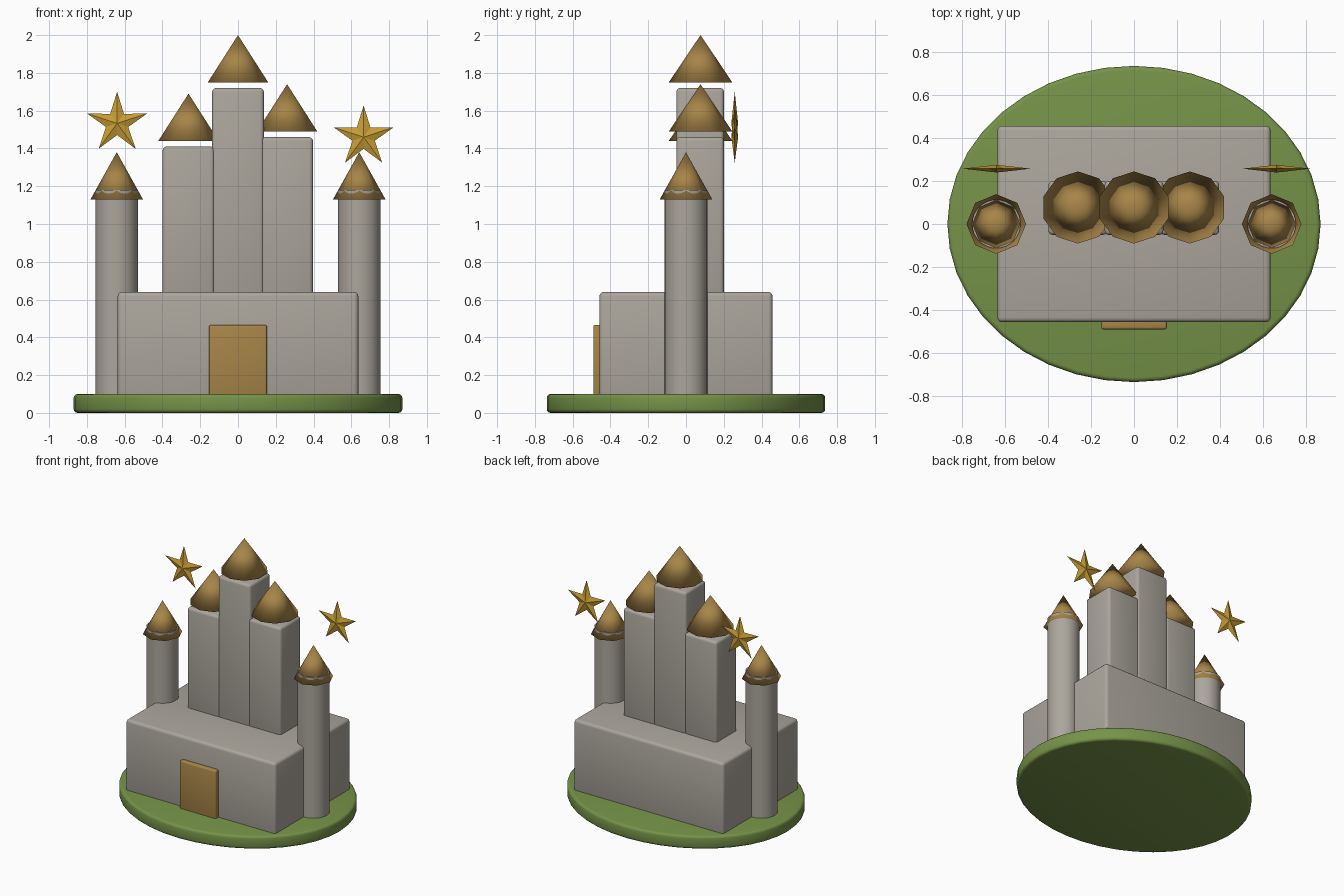
import bpy
import bmesh
from math import pi, sin, cos, radians

cube = bpy.data.objects.get("Cube")
if cube:
    bpy.data.objects.remove(cube, do_unlink=True)


def material(name, rgb):
    m = bpy.data.materials.new(name)
    m.use_nodes = True
    m.diffuse_color = (*rgb, 1)
    m.node_tree.nodes["Principled BSDF"].inputs["Base Color"].default_value = (*rgb, 1)
    return m


stone = material("warm grey stone", (0.41, 0.38, 0.335))
grass = material("grass green", (0.18, 0.29, 0.065))
wood = material("brown wood", (0.39, 0.235, 0.065))
gold = material("star gold", (0.58, 0.34, 0.035))


def add_object(name, bm, mat, loc):
    """Turn a bmesh into a named object and make it active."""
    bmesh.ops.recalc_face_normals(bm, faces=bm.faces)
    mesh = bpy.data.meshes.new(name)
    bm.to_mesh(mesh)
    bm.free()
    mesh.materials.append(mat)
    ob = bpy.data.objects.new(name, mesh)
    ob.location = loc
    bpy.context.collection.objects.link(ob)
    bpy.ops.object.select_all(action="DESELECT")
    ob.select_set(True)
    bpy.context.view_layer.objects.active = ob
    return ob


def soften(ob, width):
    """Round the edges, then smooth all but the sharp ones."""
    if width:
        mod = ob.modifiers.new("rounded edges", "BEVEL")
        mod.width = width
        mod.segments = 3
        mod.limit_method = "ANGLE"
        mod.angle_limit = radians(40)
        bpy.ops.object.modifier_apply(modifier=mod.name)
    bpy.ops.object.shade_smooth_by_angle(angle=radians(40))


def box(name, mat, centre, half_x, half_y, z0, z1, bevel):
    bm = bmesh.new()
    bmesh.ops.create_cube(bm, size=2)
    bmesh.ops.scale(bm, vec=(half_x, half_y, (z1 - z0) / 2), verts=bm.verts)
    soften(add_object(name, bm, mat, (*centre, (z0 + z1) / 2)), bevel)


def round_part(name, mat, centre, rx, ry, z0, z1, sides, bevel=0):
    bm = bmesh.new()
    bmesh.ops.create_cone(bm, cap_ends=True, segments=sides,
                          radius1=1, radius2=1, depth=z1 - z0)
    bmesh.ops.scale(bm, vec=(rx, ry, 1), verts=bm.verts)
    soften(add_object(name, bm, mat, (*centre, (z0 + z1) / 2)), bevel)


def roof(name, centre, radius, z0, sides, height=0.25):
    bm = bmesh.new()
    bmesh.ops.create_cone(bm, cap_ends=True, segments=sides,
                          radius1=radius, radius2=0, depth=height)
    bmesh.ops.remove_doubles(bm, verts=bm.verts, dist=0.0001)
    ob = add_object(name, bm, wood, (*centre, z0 + height / 2))
    ob.data.shade_smooth()


def star(name, loc, outer=0.167, inner=0.062, depth=0.018):
    """Upright five-pointed star with a raised middle on both sides."""
    bm = bmesh.new()
    ring = []
    for i in range(10):
        r = inner if i % 2 else outer
        a = i * pi / 5
        ring.append(bm.verts.new((r * sin(a), 0, r * cos(a))))
    for y in (-depth, depth):
        peak = bm.verts.new((0, y, 0))
        for i in range(10):
            bm.faces.new((peak, ring[i], ring[(i + 1) % 10]))
    add_object(name, bm, gold, loc)


# Ground, main hall and door
round_part("grass_base", grass, (0, 0), 0.87, 0.737, 0, 0.1, 40, 0.02)
box("main_hall", stone, (0, 0), 0.637, 0.458, 0.08, 0.64, 0.022)
box("door", wood, (0, -0.465), 0.153, 0.026, 0.09, 0.466, 0.01)

# Three square towers with floating roofs
for side, x, top in (("right", -0.262, 1.41), ("middle", 0, 1.72), ("left", 0.26, 1.46)):
    box(side + "_keep_tower", stone, (x, 0.075), 0.137, 0.126, 0.6, top, 0.02)
    roof(side + "_keep_roof", (x, 0.077), 0.168, top + 0.03, 10)

# Round side towers, roofs and stars
for side, s, star_x, star_z in (("left", 1, 0.665, 1.46), ("right", -1, -0.64, 1.533)):
    round_part(side + "_round_tower", stone, (s * 0.642, 0), 0.113, 0.113, 0.08, 1.18, 32)
    roof(side + "_round_roof", (s * 0.642, 0), 0.139, 1.13, 8)
    star(side + "_star", (star_x, 0.258, star_z))
